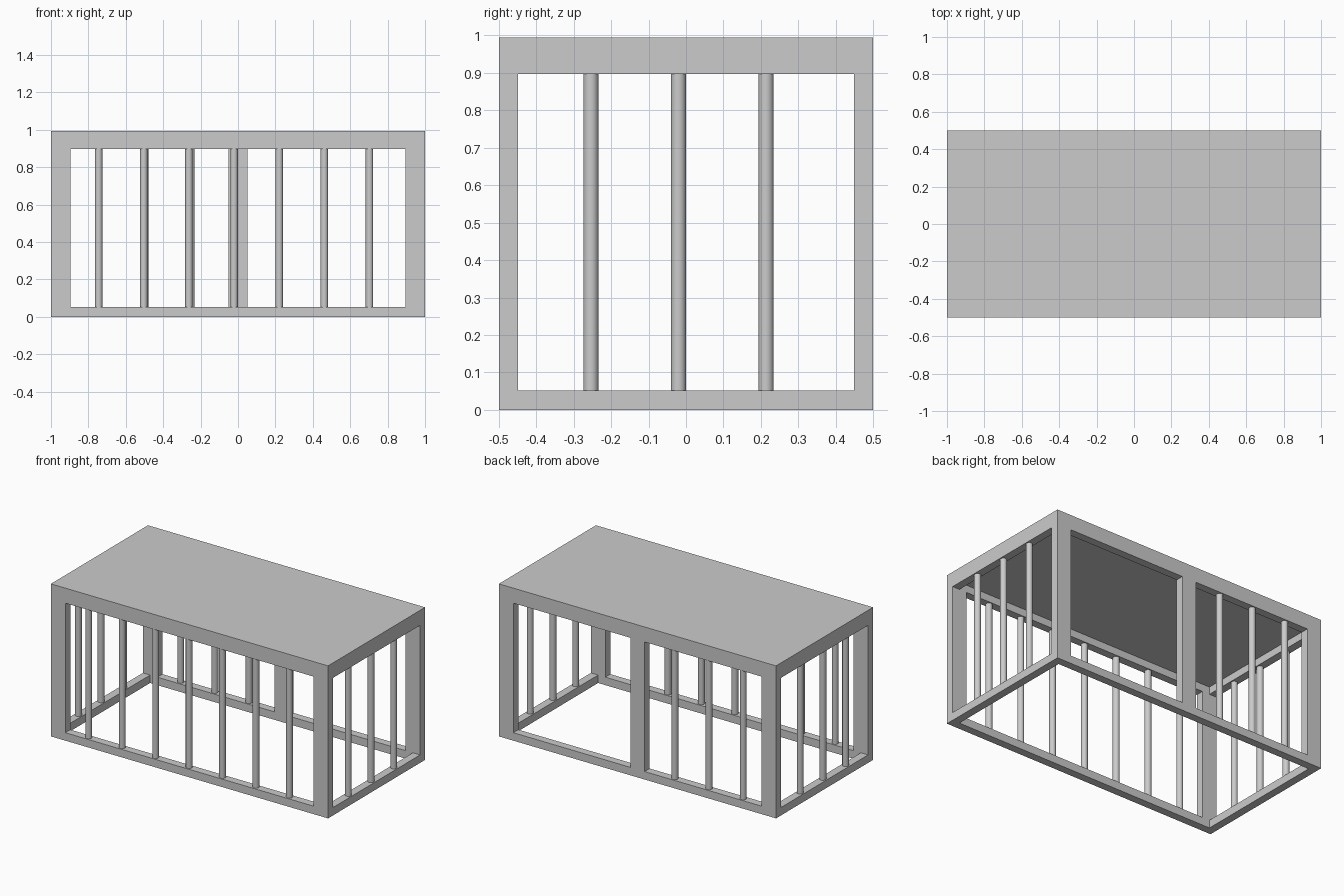
import bpy

if "Cube" in bpy.data.objects:
    bpy.data.objects.remove(bpy.data.objects["Cube"], do_unlink=True)

# Overall size and member thicknesses
HX, HY, TOP = 1.0, 0.5, 0.995
T = 0.052            # rail thickness and post depth
W = 0.104            # post width
HEADER = 0.897       # underside of the top rails
ROOF = 0.945         # underside of the roof panel
R = 0.02             # bar radius

grey = bpy.data.materials.new("painted grey")
grey.use_nodes = True
colour = (0.6, 0.6, 0.6, 1)
grey.diffuse_color = colour
grey.node_tree.nodes["Principled BSDF"].inputs["Base Color"].default_value = colour


def box(name, x, y, z):
    """Box from (low, high) spans on each axis."""
    spans = (x, y, z)
    bpy.ops.mesh.primitive_cube_add(size=1, location=[(a + b) / 2 for a, b in spans])
    ob = bpy.context.object
    ob.name = name
    ob.scale = [b - a for a, b in spans]
    bpy.ops.object.transform_apply(location=False, rotation=False, scale=True)
    ob.data.materials.append(grey)


def bar(name, x, y):
    """Round upright bar between the rails."""
    bpy.ops.mesh.primitive_cylinder_add(vertices=24, radius=R, depth=HEADER - T,
                                        location=(x, y, (HEADER + T) / 2))
    ob = bpy.context.object
    ob.name = name
    ob.data.materials.append(grey)
    bpy.ops.object.shade_smooth_by_angle()


def span(side, outer, depth):
    """Span of a member lying against the outer face on one side."""
    return tuple(sorted((side * outer, side * (outer - depth))))


# Roof panel
box("roof", (-HX, HX), (-HY, HY), (ROOF, TOP))

# Rails around the base and below the roof
for level, z in (("bottom", (0, T)), ("top", (HEADER, ROOF))):
    for side, name in ((-1, "front"), (1, "back")):
        box(f"{name}_{level}_rail", (-HX, HX), span(side, HY, T), z)
    for side, name in ((-1, "right"), (1, "left")):
        box(f"{name}_{level}_rail", span(side, HX, T), (T - HY, HY - T), z)

# Corner posts and the post beside the back opening
for sx, nx in ((-1, "right"), (1, "left")):
    for sy, ny in ((-1, "front"), (1, "back")):
        box(f"{ny}_{nx}_post", span(sx, HX, W), span(sy, HY, T), (T, HEADER))
box("back_middle_post", (-W / 2, W / 2), span(1, HY, T), (T, HEADER))

# Upright bars: full front, right half of the back, both ends
for i in range(7):
    bar("front_bar", 0.703 - i * 0.2413, T / 2 - HY)
for i in range(3):
    bar("back_bar", -0.252 - i * 0.2465, HY - T / 2)
    for side, name in ((-1, "right"), (1, "left")):
        bar(f"{name}_bar", side * (HX - T / 2), -0.254 + i * 0.234)
